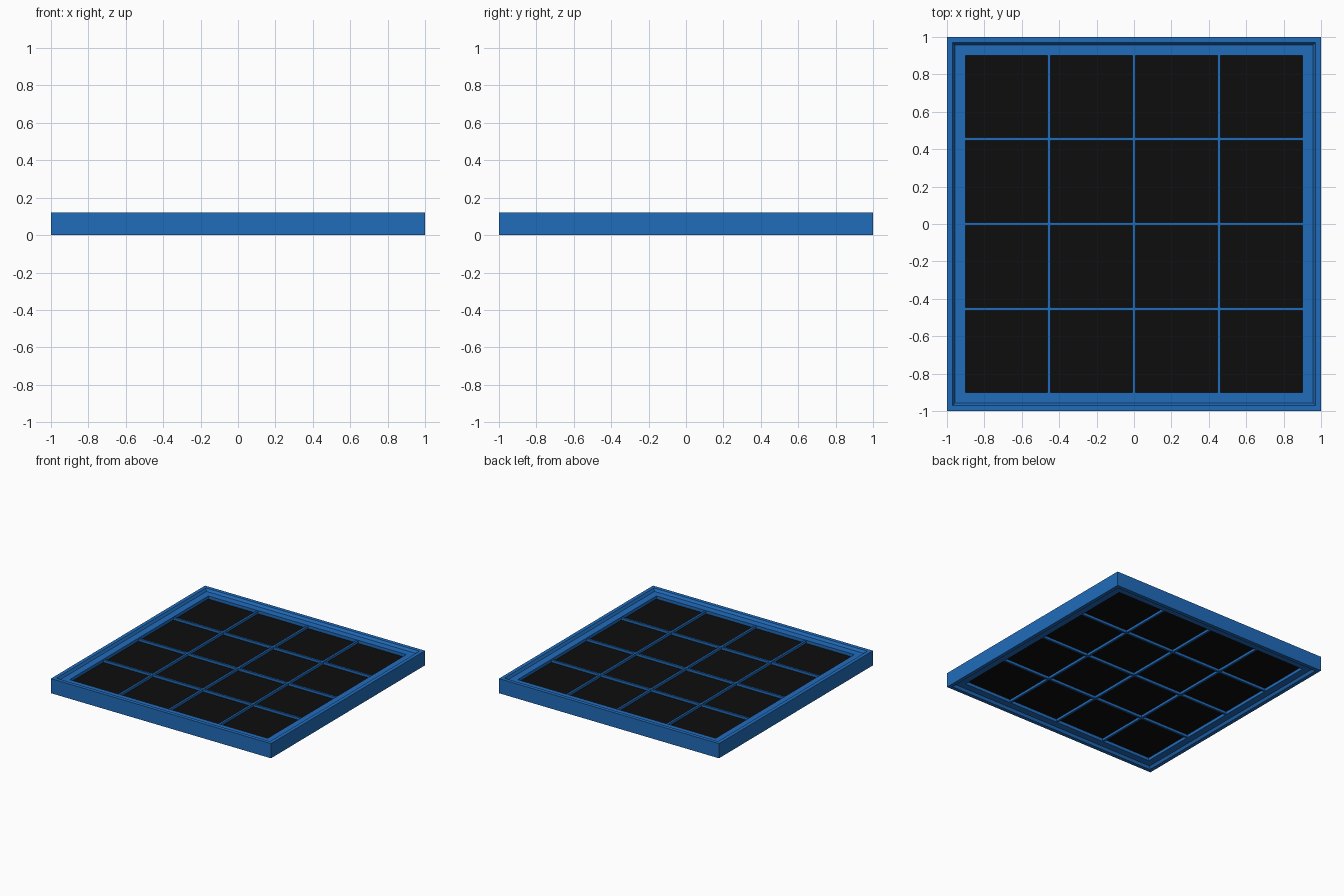
import bpy, bmesh

if "Cube" in bpy.data.objects:
    bpy.data.objects.remove(bpy.data.objects["Cube"])


def material(name, color):
    m = bpy.data.materials.new(name)
    m.diffuse_color = color
    m.use_nodes = True
    m.node_tree.nodes["Principled BSDF"].inputs["Base Color"].default_value = m.diffuse_color
    return m


blue = material("blue_paint", (0.015, 0.15, 0.5, 1))
black = material("black_glass", (0.004, 0.004, 0.004, 1))


def finish(name, bm, mat):
    bmesh.ops.recalc_face_normals(bm, faces=bm.faces)
    me = bpy.data.meshes.new(name)
    bm.to_mesh(me)
    bm.free()
    me.materials.append(mat)
    ob = bpy.data.objects.new(name, me)
    bpy.context.collection.objects.link(ob)


def box(name, size, loc, mat):
    bm = bmesh.new()
    bmesh.ops.create_cube(bm, size=1)
    bmesh.ops.scale(bm, vec=size, verts=bm.verts)
    bmesh.ops.translate(bm, vec=loc, verts=bm.verts)
    finish(name, bm, mat)


def square_ring(name, profile, mat):
    """Mitred square frame from an (offset, height) section."""
    bm = bmesh.new()
    rings = [[bm.verts.new((sx * r, sy * r, z)) for r, z in profile]
             for sx, sy in ((1, 1), (-1, 1), (-1, -1), (1, -1))]
    n = len(profile)
    for i in range(4):
        a, b = rings[i], rings[(i + 1) % 4]
        for j in range(n):
            k = (j + 1) % n
            bm.faces.new((a[j], a[k], b[k], b[j]))
    finish(name, bm, mat)


# Outer frame with sloped step down to the inner border, same on both sides
square_ring("frame", [(1, 0), (1, 0.12), (0.97, 0.12), (0.957, 0.10), (0.9, 0.10),
                      (0.9, 0.02), (0.957, 0.02), (0.97, 0)], blue)

# Thin dividing bars, three each way
for i, p in enumerate((-0.455, 0, 0.455)):
    box(f"vertical_bar_{i + 1}", (0.016, 1.81, 0.07), (p, 0, 0.06), blue)
    box(f"horizontal_bar_{i + 1}", (1.81, 0.016, 0.07), (0, p, 0.06), blue)

# Panes between the bars
edges = (-0.905, -0.455, 0, 0.455, 0.905)
for i in range(4):
    for j in range(4):
        x0, x1, y0, y1 = edges[i], edges[i + 1], edges[j], edges[j + 1]
        box(f"pane_{i + 1}_{j + 1}", (x1 - x0, y1 - y0, 0.03),
            ((x0 + x1) / 2, (y0 + y1) / 2, 0.06), black)
